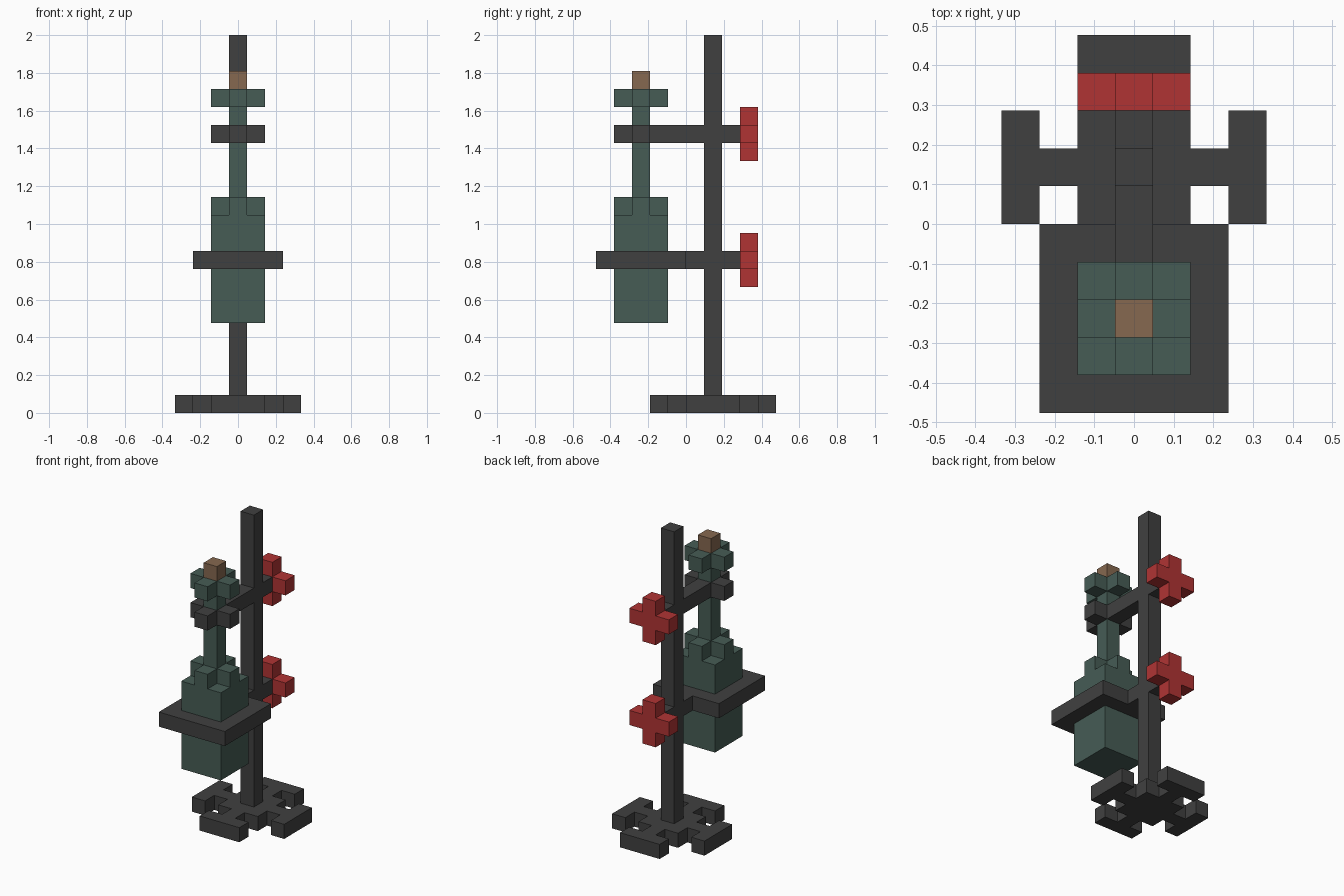
import bpy, bmesh
from mathutils import Vector, Matrix

cube = bpy.data.objects.get("Cube")
if cube:
    bpy.data.objects.remove(cube, do_unlink=True)

U = 2 / 21  # one block


def material(name, rgb):
    mat = bpy.data.materials.new(name)
    mat.use_nodes = True
    mat.diffuse_color = (*rgb, 1)
    mat.node_tree.nodes["Principled BSDF"].inputs["Base Color"].default_value = (*rgb, 1)
    return mat


iron = material("dark iron", (0.051, 0.051, 0.051))
glass = material("bottle green", (0.061, 0.107, 0.091))
red = material("valve red", (0.434, 0.034, 0.034))
cork = material("cork brown", (0.238, 0.138, 0.08))


def prism(name, outline, centre, mat, height=1, upright=False):
    """Extrude a flat outline, in blocks, around a centre; upright faces it along y."""
    bm = bmesh.new()
    face = bm.faces.new([bm.verts.new((x, y, -height / 2)) for x, y in outline])
    top = bmesh.ops.extrude_face_region(bm, geom=[face])["geom"]
    bmesh.ops.translate(bm, vec=(0, 0, height),
                        verts=[v for v in top if isinstance(v, bmesh.types.BMVert)])
    bmesh.ops.recalc_face_normals(bm, faces=bm.faces)
    turn = Matrix.Rotation(1.5707963, 4, "X") if upright else Matrix()
    bm.transform(Matrix.Scale(U, 4) @ Matrix.Translation(centre) @ turn)
    mesh = bpy.data.meshes.new(name)
    bm.to_mesh(mesh)
    bm.free()
    mesh.materials.append(mat)
    bpy.context.collection.objects.link(bpy.data.objects.new(name, mesh))


def box(name, low, high, mat):
    low, high = Vector(low), Vector(high)
    s = (high - low) / 2
    prism(name, [(-s.x, -s.y), (s.x, -s.y), (s.x, s.y), (-s.x, s.y)],
          (low + high) / 2, mat, height=2 * s.z)


def four_way(points):
    """Repeat a quarter outline around the centre."""
    outline = []
    for _ in range(4):
        outline += points
        points = [(-y, x) for x, y in points]
    return outline


CROSS = four_way([(1.5, -.5), (1.5, .5), (.5, .5)])
FOOT = four_way([(2.5, -1.5), (3.5, -1.5), (3.5, 1.5), (2.5, 1.5),
                 (2.5, .5), (1.5, .5), (1.5, 1.5), (.5, 1.5), (.5, 2.5)])

# Stand
prism("foot", FOOT, (0, 1.5, .5), iron)
box("pole", (-.5, 1, 1), (.5, 2, 21), iron)

# Clamps: front arm, rear stub and cross-shaped handle
for label, z, front in (("lower", 8, 0), ("upper", 15, -1)):
    box(label + "_arm", (-.5, front, z), (.5, 1, z + 1), iron)
    box(label + "_stub", (-.5, 2, z), (.5, 3, z + 1), iron)
    prism(label + "_handle", CROSS, (0, 3.5, z + .5), red, upright=True)
box("lower_collar", (-2.5, -5, 8), (2.5, 0, 9), iron)
prism("upper_collar", CROSS, (0, -2.5, 15.5), iron)

# Bottle
box("bottle_body", (-1.5, -4, 5), (1.5, -1, 11), glass)
prism("bottle_shoulder", CROSS, (0, -2.5, 11.5), glass)
box("bottle_neck", (-.5, -3, 12), (.5, -2, 17), glass)
prism("bottle_lip", CROSS, (0, -2.5, 17.5), glass)
box("stopper", (-.5, -3, 18), (.5, -2, 19), cork)
